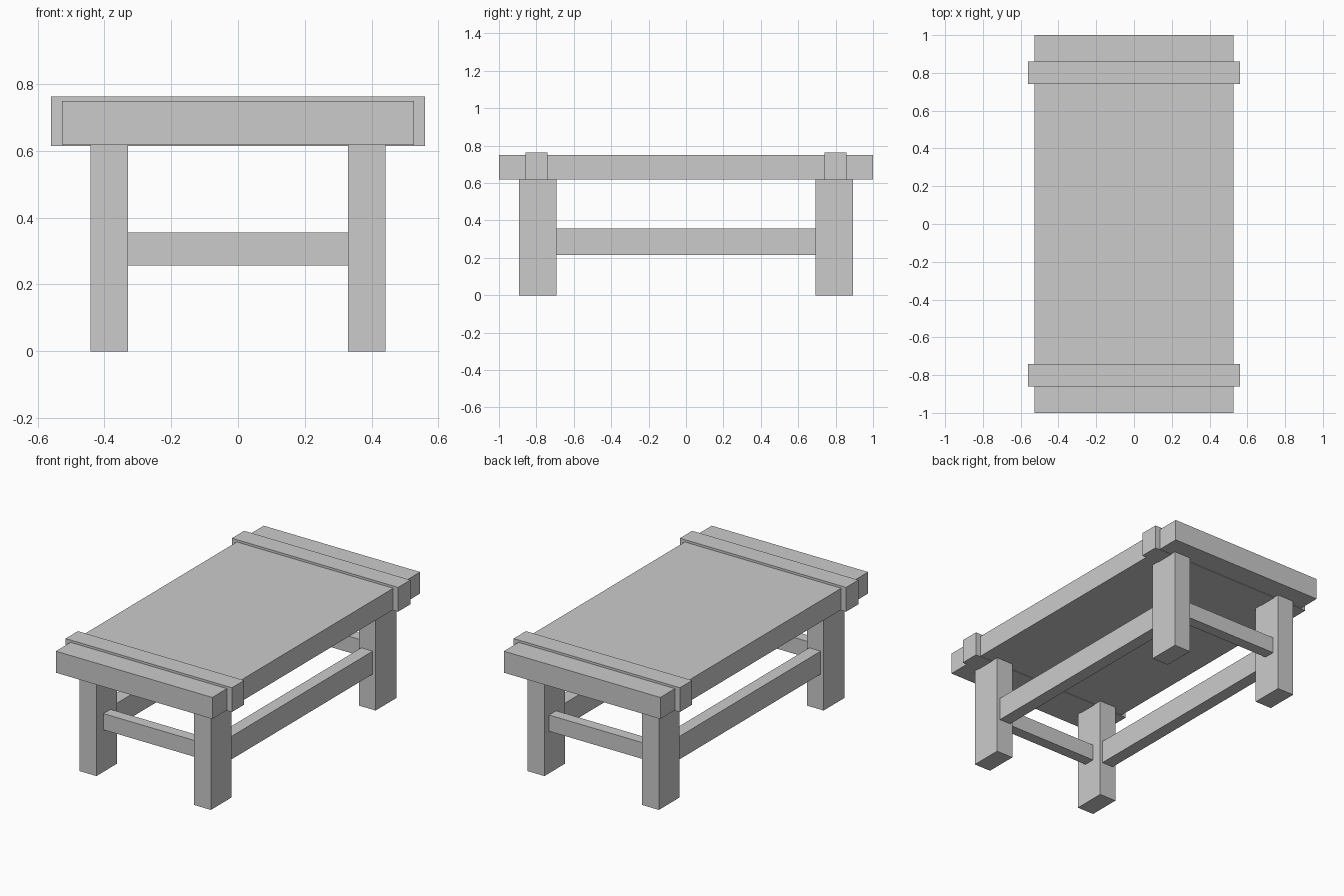
import bpy

if "Cube" in bpy.data.objects:
    bpy.data.objects.remove(bpy.data.objects["Cube"])


def box(name, x, y, z):
    """Box from (min, max) extents on each axis."""
    bpy.ops.mesh.primitive_cube_add(
        size=1, location=[(a + b) / 2 for a, b in (x, y, z)])
    ob = bpy.context.object
    ob.name = name
    ob.scale = [b - a for a, b in (x, y, z)]
    bpy.ops.object.transform_apply(location=False, rotation=False, scale=True)
    return ob


def span(side, a, b):
    return tuple(sorted((side * a, side * b)))


# Thick tabletop slab
box("tabletop", (-0.527, 0.527), (-1, 1), (0.618, 0.749))

# Bands wrapped around the slab near each end
for end, s in (("front", -1), ("back", 1)):
    box(end + "_band", (-0.56, 0.56), span(s, 0.741, 0.859), (0.615, 0.763))

# Four square-cut legs
for end, sy in (("front", -1), ("back", 1)):
    for side, sx in (("left", -1), ("right", 1)):
        box(f"{end}_{side}_leg", span(sx, 0.329, 0.442),
            span(sy, 0.693, 0.892), (0, 0.618))

# Long rails between front and back legs
for side, sx in (("left", -1), ("right", 1)):
    box(side + "_rail", span(sx, 0.345, 0.422), (-0.693, 0.693), (0.216, 0.356))

# Short rails across each end, the back one set slightly further out
for end, y in (("front", (-0.825, -0.757)), ("back", (0.78, 0.848))):
    box(end + "_rail", (-0.329, 0.329), y, (0.256, 0.355))
